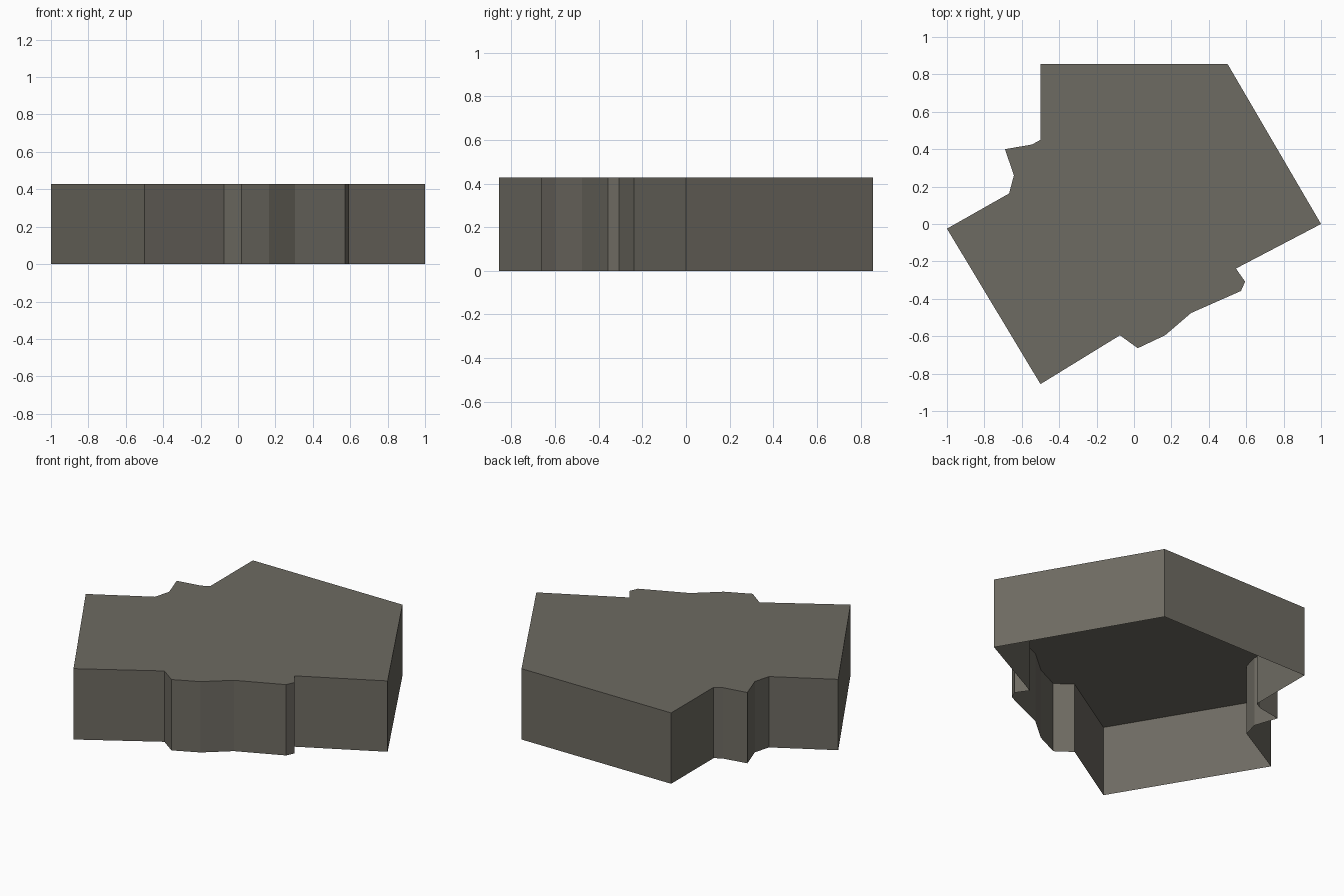
import bpy
import bmesh

if "Cube" in bpy.data.objects:
    bpy.data.objects.remove(bpy.data.objects["Cube"])

HEIGHT = 0.428

# Plan outline of the slab, counter-clockwise from the back left corner
OUTLINE = [
    (-0.50, 0.856), (-0.50, 0.45), (-0.545, 0.425), (-0.69, 0.40),
    (-0.642, 0.26), (-0.668, 0.163), (-1.0, -0.025), (-0.50, -0.856),
    (-0.075, -0.595), (0.02, -0.664), (0.166, -0.595), (0.305, -0.476),
    (0.572, -0.358), (0.594, -0.308), (0.545, -0.238), (1.0, 0.0),
    (0.50, 0.856),
]

stone = bpy.data.materials.new("warm grey stone")
stone.diffuse_color = (0.155, 0.146, 0.122, 1.0)
stone.use_nodes = True
stone.node_tree.nodes["Principled BSDF"].inputs["Base Color"].default_value = stone.diffuse_color

# Rock tile: flat top with straight side walls, open underneath
bm = bmesh.new()
top = bm.faces.new([bm.verts.new((x, y, HEIGHT)) for x, y in OUTLINE])
rim = top.verts[:]
base = [bm.verts.new((v.co.x, v.co.y, 0.0)) for v in rim]
for i in range(len(rim)):
    j = (i + 1) % len(rim)
    bm.faces.new((base[i], base[j], rim[j], rim[i]))

mesh = bpy.data.meshes.new("rock_tile")
bm.to_mesh(mesh)
bm.free()
mesh.materials.append(stone)
tile = bpy.data.objects.new("rock_tile", mesh)
bpy.context.collection.objects.link(tile)
